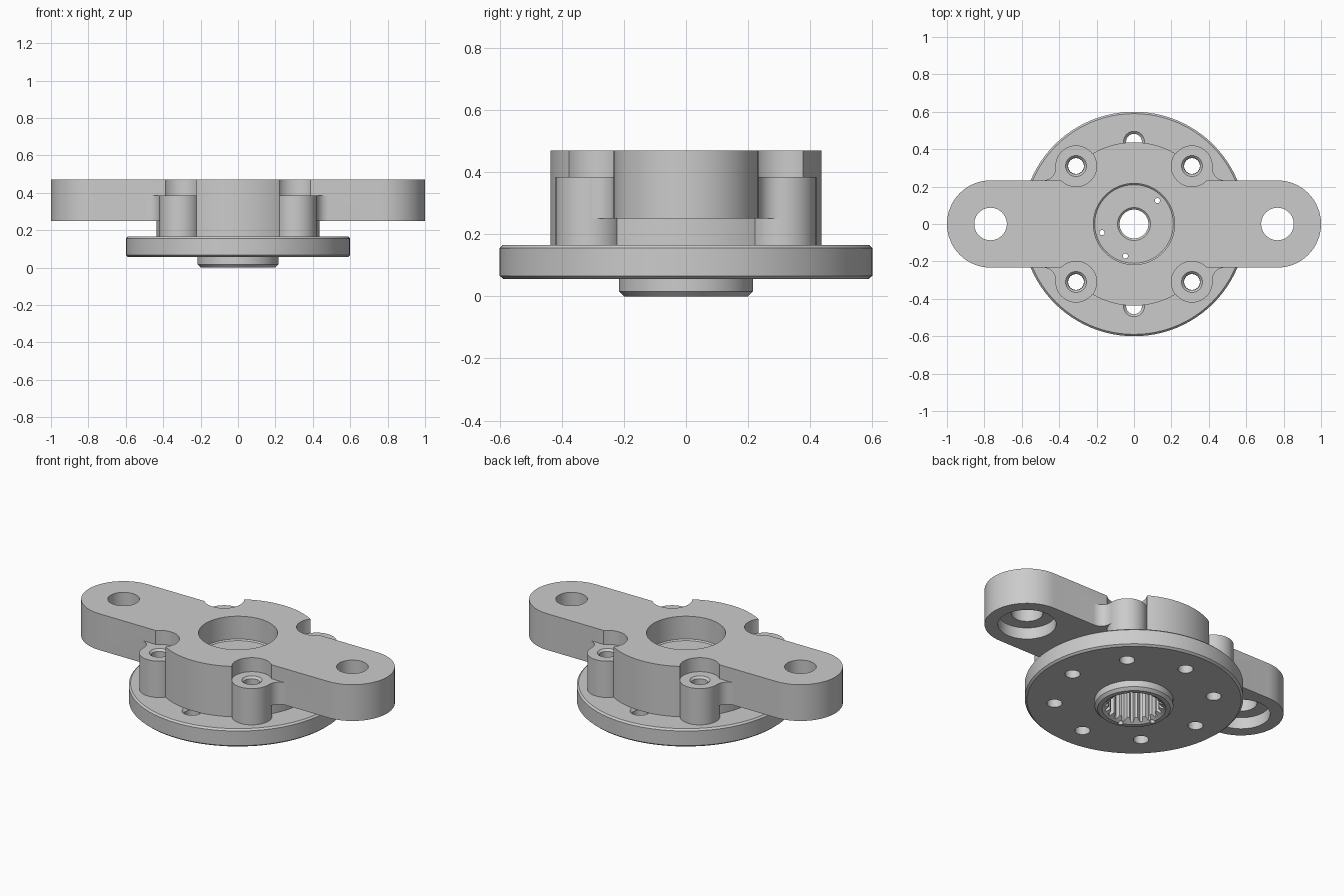
import bpy, bmesh
from math import sin, cos, pi, radians, atan2

if "Cube" in bpy.data.objects:
    bpy.data.objects.remove(bpy.data.objects["Cube"])


def to_object(name, bm):
    bmesh.ops.remove_doubles(bm, verts=bm.verts[:], dist=1e-6)
    bmesh.ops.recalc_face_normals(bm, faces=bm.faces[:])
    me = bpy.data.meshes.new(name)
    bm.to_mesh(me)
    bm.free()
    ob = bpy.data.objects.new(name, me)
    bpy.context.collection.objects.link(ob)
    return ob


def lathe(name, profile, x=0, y=0, n=64):
    """Solid of revolution; profile is (radius, z) from bottom to top."""
    bm = bmesh.new()
    rings = [[bm.verts.new((x + r * cos(2 * pi * i / n), y + r * sin(2 * pi * i / n), z))
              for i in range(n)] for r, z in profile]
    for a, b in zip(rings, rings[1:]):
        for i in range(n):
            j = (i + 1) % n
            bm.faces.new((a[i], a[j], b[j], b[i]))
    bm.faces.new(rings[0][::-1])
    bm.faces.new(rings[-1])
    return to_object(name, bm)


def prism(name, pts, z0, z1):
    bm = bmesh.new()
    lo = [bm.verts.new((x, y, z0)) for x, y in pts]
    hi = [bm.verts.new((x, y, z1)) for x, y in pts]
    bm.faces.new(lo[::-1])
    bm.faces.new(hi)
    for i in range(len(pts)):
        j = (i + 1) % len(pts)
        bm.faces.new((lo[i], lo[j], hi[j], hi[i]))
    return to_object(name, bm)


def boolean(ob, other, op, keep=False):
    m = ob.modifiers.new("bool", 'BOOLEAN')
    m.operation, m.solver, m.object = op, 'EXACT', other
    bpy.context.view_layer.update()
    dg = bpy.context.evaluated_depsgraph_get()
    me = bpy.data.meshes.new_from_object(ob.evaluated_get(dg))
    ob.modifiers.clear()
    ob.data = me
    if not keep:
        bpy.data.objects.remove(other)


def arc(cx, cy, r, a0, a1, n):
    return [(cx + r * cos(a0 + (a1 - a0) * i / n), cy + r * sin(a0 + (a1 - a0) * i / n))
            for i in range(n + 1)]


W, E, B = 0.233, 0.767, 0.31      # arm half width, arm end centre, screw boss offset
corners = [(sx, sy) for sx in (-1, 1) for sy in (-1, 1)]

# Flange disc with pilot boss underneath
flange = lathe("flange", [(0.2, 0), (0.216, 0.016), (0.216, 0.056), (0.588, 0.056), (0.6, 0.066),
                          (0.6, 0.155), (0.59, 0.165)], n=96)

# Hub with two rounded arms
body = lathe("hub_and_arms", [(0.437, 0.165), (0.437, 0.47)], n=96)
boolean(body, prism("arms", arc(E, 0, W, -pi / 2, pi / 2, 32) + arc(-E, 0, W, pi / 2, 1.5 * pi, 32),
                    0.25, 0.47), 'UNION')

# Corner screw bosses, with pockets above and fillets into the arms
R, F, FX = 0.11, 0.065, 0.485
for sx, sy in corners:
    x, y = sx * B, sy * B
    boolean(body, lathe("pocket", [(R, 0.385), (R, 0.6)], x, y, 48), 'DIFFERENCE')
    boolean(body, lathe("boss", [(R, 0.165), (R, 0.385)], x, y, 48), 'UNION')
    touch = atan2(B - W - F, B - FX) % (2 * pi)
    fillet = arc(FX, W + F, F, touch, 1.5 * pi, 8) + [(FX, W - 0.03), (B + 0.03, W - 0.03), (B + 0.03, B)]
    boolean(body, prism("fillet", [(sx * px, sy * py) for px, py in fillet], 0.25, 0.385), 'UNION')
    boolean(body, lathe("screw_hole", [(0.044, 0), (0.044, 0.373), (0.057, 0.386), (0.057, 0.5)],
                        x, y, 32), 'DIFFERENCE')
    boolean(flange, lathe("flange_hole", [(0.042, -0.1), (0.042, 0.3)], x, y, 32), 'DIFFERENCE')

# Remaining flange holes, chamfered on top
for i in range(4):
    a = i * pi / 2
    boolean(flange, lathe("flange_hole", [(0.042, -0.1), (0.042, 0.152), (0.057, 0.166), (0.057, 0.3)],
                          0.44 * cos(a), 0.44 * sin(a), 32), 'DIFFERENCE')

# Arm end holes, counterbored from below
for s in (-1, 1):
    boolean(body, lathe("end_hole", [(0.16, 0.1), (0.16, 0.32), (0.087, 0.32), (0.087, 0.6)],
                        s * E, 0, 64), 'DIFFERENCE')

# Upper bearing seat and centre hole
boolean(body, lathe("seat", [(0.077, 0.1), (0.077, 0.315), (0.088, 0.325), (0.21, 0.325),
                             (0.217, 0.332), (0.217, 0.6)]), 'DIFFERENCE')

# Splined socket from below
teeth = 20
spline = []
for i in range(teeth):
    for f, r in ((-0.32, 0.14), (-0.14, 0.162), (0.14, 0.162), (0.32, 0.14)):
        a = 2 * pi * (i + f) / teeth
        spline.append((r * cos(a), r * sin(a)))
cutter = prism("spline_cutter", spline, -0.1, 0.25)
boolean(body, cutter, 'DIFFERENCE', keep=True)
boolean(flange, cutter, 'DIFFERENCE')
boolean(flange, lathe("socket_chamfer", [(0.175, -0.05), (0.175, 0), (0.135, 0.028)]), 'DIFFERENCE')

# Three pin holes through the seat floor
for a in (45, 195, 255):
    pin = lathe("pin_cutter", [(0.014, -0.1), (0.014, 0.4)],
                0.177 * cos(radians(a)), 0.177 * sin(radians(a)), 16)
    boolean(body, pin, 'DIFFERENCE', keep=True)
    boolean(flange, pin, 'DIFFERENCE')

# Smooth round walls, crisp edges
for ob in (flange, body):
    bpy.ops.object.select_all(action='DESELECT')
    ob.select_set(True)
    bpy.context.view_layer.objects.active = ob
    bpy.ops.object.shade_smooth_by_angle(angle=radians(25))
